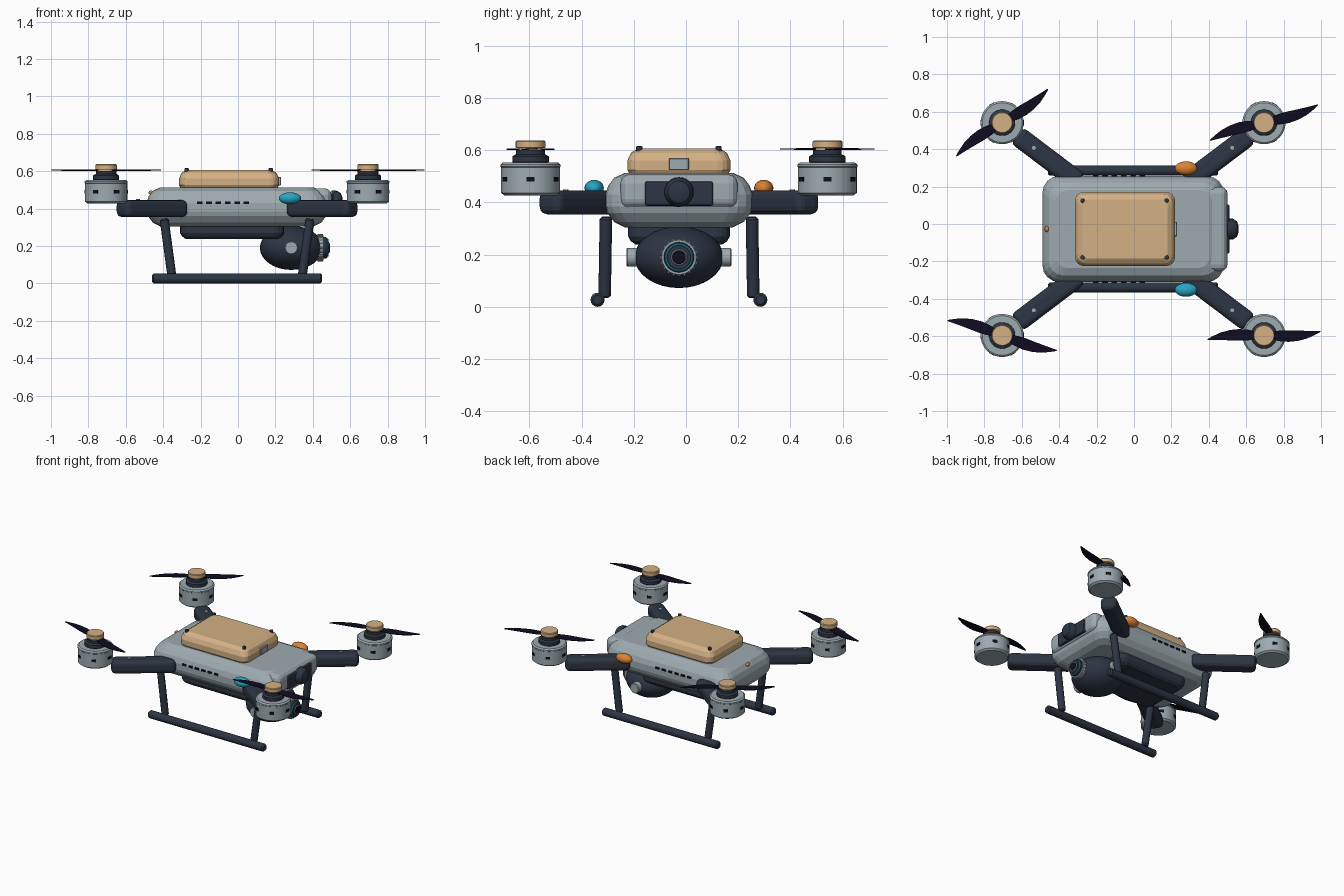
import bpy, bmesh, math
from mathutils import Vector, Matrix

if "Cube" in bpy.data.objects:
    bpy.data.objects.remove(bpy.data.objects["Cube"])

Y0 = -0.027          # centre line of the airframe
X0 = -0.005


def material(name, rgb):
    m = bpy.data.materials.new(name)
    lin = [(c / 255 / 12.92) if c < 10 else ((c / 255 + 0.055) / 1.055) ** 2.4 for c in rgb]
    m.diffuse_color = (*lin, 1)
    m.use_nodes = True
    m.node_tree.nodes["Principled BSDF"].inputs["Base Color"].default_value = m.diffuse_color
    return m


GREY = material("shell_grey", (158, 171, 177))
DARK = material("dark_slate", (45, 53, 67))
TAN = material("warm_tan", (212, 177, 133))
BLACK = material("blade_black", (15, 13, 32))
TEAL = material("teal_light", (42, 165, 196))
ORANGE = material("orange_light", (220, 130, 52))


def finish(name, bm, mat, smooth=True):
    bmesh.ops.recalc_face_normals(bm, faces=bm.faces)
    me = bpy.data.meshes.new(name)
    bm.to_mesh(me)
    bm.free()
    me.materials.append(mat)
    ob = bpy.data.objects.new(name, me)
    bpy.context.collection.objects.link(ob)
    if smooth:
        bpy.ops.object.select_all(action='DESELECT')
        ob.select_set(True)
        bpy.context.view_layer.objects.active = ob
        bpy.ops.object.shade_smooth_by_angle(angle=math.radians(32))
    return ob


def box(name, loc, size, mat, bevel=0.0, segs=2, rot=0.0):
    bm = bmesh.new()
    bmesh.ops.create_cube(bm, size=1)
    bmesh.ops.scale(bm, vec=size, verts=bm.verts)
    if bevel:
        bmesh.ops.bevel(bm, geom=bm.edges[:], offset=bevel, segments=segs, profile=0.5, affect='EDGES')
    bmesh.ops.transform(bm, matrix=Matrix.Translation(loc) @ Matrix.Rotation(rot, 4, 'Z'), verts=bm.verts)
    return finish(name, bm, mat, False)


def lathe(name, loc, profile, mat, axis=(0, 0, 1), n=32):
    """Solid of revolution from (radius, height) points, capped at both ends."""
    bm = bmesh.new()
    rings = [[bm.verts.new((r * math.cos(2 * math.pi * i / n), r * math.sin(2 * math.pi * i / n), h))
              for i in range(n)] for r, h in profile]
    for a, b in zip(rings, rings[1:]):
        for i in range(n):
            j = (i + 1) % n
            bm.faces.new((a[i], a[j], b[j], b[i]))
    bm.faces.new(rings[0])
    bm.faces.new(rings[-1])
    rot = Vector((0, 0, 1)).rotation_difference(Vector(axis)).to_matrix().to_4x4()
    bmesh.ops.transform(bm, matrix=Matrix.Translation(loc) @ rot, verts=bm.verts)
    return finish(name, bm, mat)


def tube(name, p, q, r, mat, n=16):
    p, q = Vector(p), Vector(q)
    L, e = (q - p).length, r * 0.35
    prof = [(r - e, 0), (r, e), (r, L - e), (r - e, L)]
    return lathe(name, p, prof, mat, q - p, n)


def ellipsoid(name, loc, radii, mat, u=32, v=16):
    bm = bmesh.new()
    bmesh.ops.create_uvsphere(bm, u_segments=u, v_segments=v, radius=1)
    bmesh.ops.scale(bm, vec=radii, verts=bm.verts)
    bmesh.ops.translate(bm, vec=loc, verts=bm.verts)
    return finish(name, bm, mat)


def loft(name, centre, hx, hy, corner, levels, mat, k=4):
    """Rounded rectangle stacked through (z, inset) levels."""
    bm = bmesh.new()
    rings = []
    for z, inset in levels:
        ring, c = [], corner - inset * 0.4
        for q, (sx, sy) in enumerate([(1, 1), (-1, 1), (-1, -1), (1, -1)]):
            for i in range(k + 1):
                a = math.pi / 2 * (q + i / k)
                ring.append(bm.verts.new((centre[0] + sx * (hx - inset - c) + c * math.cos(a),
                                          centre[1] + sy * (hy - inset - c) + c * math.sin(a), z)))
        rings.append(ring)
    n = len(rings[0])
    for a, b in zip(rings, rings[1:]):
        for i in range(n):
            bm.faces.new((a[i], a[(i + 1) % n], b[(i + 1) % n], b[i]))
    bm.faces.new(rings[0])
    bm.faces.new(rings[-1])
    return finish(name, bm, mat, False)


# Main shell, nose, battery and belly pod
loft("body_shell", (-0.005, Y0), 0.485, 0.283, 0.09,
     [(0.305, 0.075), (0.325, 0.035), (0.36, 0.008), (0.385, 0), (0.43, 0), (0.465, 0.012),
      (0.495, 0.035), (0.513, 0.075)], GREY)
box("nose_block", (0.43, Y0, 0.443), (0.14, 0.45, 0.13), GREY, 0.035, 3)
box("nose_sensor_plate", (0.5, Y0, 0.434), (0.022, 0.262, 0.094), DARK, 0.009, 2)
lathe("nose_sensor_dome", (0.50, Y0, 0.44), [(0.057, 0), (0.055, 0.03), (0.042, 0.05), (0.02, 0.058)],
      DARK, (1, 0, 0), 24)
loft("battery", (-0.048, Y0), 0.268, 0.198, 0.05,
     [(0.505, 0.012), (0.525, 0), (0.56, 0), (0.59, 0.014), (0.607, 0.04)], TAN)
box("battery_latch", (0.221, Y0, 0.547), (0.018, 0.077, 0.046), GREY, 0.003, 1)
loft("belly_pod", (-0.032, Y0), 0.278, 0.195, 0.05,
     [(0.238, 0.03), (0.252, 0.01), (0.27, 0), (0.32, 0)], DARK)
ellipsoid("rear_light", (-0.465, Y0, 0.485), (0.013, 0.016, 0.012), ORANGE, 12, 8)
for sx in (-1, 1):
    for sy in (-1, 1):
        lathe("battery_screw", (-0.05 + 0.225 * sx, Y0 + 0.152 * sy, 0.598), [(0.012, 0), (0.012, 0.016), (0.008, 0.018)],
              DARK, n=12)

# Side vents and navigation lights
for sy in (-1, 1):
    for i in range(6):
        box("side_vent", (-0.205 + 0.05 * i, Y0 + sy * 0.283, 0.431), (0.03, 0.009, 0.013), BLACK)
    ellipsoid("side_light", (0.278, Y0 + sy * 0.325, 0.455), (0.06, 0.037, 0.032),
              TEAL if sy < 0 else ORANGE, 20, 12)

# Landing gear
for sy in (-1, 1):
    tube("skid", (-0.46, Y0 + sy * 0.312, 0.027), (0.45, Y0 + sy * 0.312, 0.027), 0.027, DARK)
    for sx in (-1, 1):
        tube("skid_leg", (X0 + sx * 0.348, Y0 + sy * 0.285, 0.035), (X0 + sx * 0.39, Y0 + sy * 0.28, 0.345), 0.024, DARK)

# Gimbal camera under the nose
CX, CZ = 0.285, 0.19
ellipsoid("camera_ball", (CX, Y0, CZ), (0.168, 0.17, 0.118), DARK)
for sy in (-1, 1):
    lathe("camera_pivot", (CX, Y0 + sy * 0.15, CZ), [(0.036, 0), (0.036, 0.047), (0.032, 0.051)],
          GREY, (0, sy, 0), 12)
lens = [("lens_housing", 0.068, 0.40, 0.458, GREY), ("lens_ring", 0.058, 0.45, 0.472, DARK),
        ("lens_glow", 0.053, 0.46, 0.478, TEAL), ("lens_barrel", 0.047, 0.46, 0.484, DARK),
        ("lens_inner_ring", 0.031, 0.47, 0.487, GREY), ("lens_glass", 0.026, 0.47, 0.491, BLACK)]
for name, r, x0, x1, m in lens:
    lathe(name, (x0, Y0, CZ), [(r, 0), (r, x1 - x0 - 0.002), (r - 0.002, x1 - x0)], m, (1, 0, 0), 32)
for i in range(20):
    a = 2 * math.pi * i / 20
    lathe("lens_grip", (0.425, Y0 + 0.068 * math.cos(a), CZ + 0.068 * math.sin(a)), [(0.005, 0), (0.005, 0.03)],
          GREY, (1, 0, 0), 6)


# Two-blade rotor: (distance, leading edge, trailing edge)
BLADE = [(0.03, 0.016, -0.018), (0.08, 0.022, -0.034), (0.13, 0.022, -0.040), (0.18, 0.018, -0.037),
         (0.23, 0.015, -0.026), (0.27, 0.013, -0.010), (0.303, 0.012, 0.006)]


def rotor(loc, angle):
    bm = bmesh.new()
    for s in (1, -1):
        rows = []
        for r, a, b in BLADE:
            tilt = 0.05
            rows.append([bm.verts.new((s * r, s * y, tilt * y + dz))
                         for y, dz in ((a, 0.002), (b, 0.002), (b, -0.002), (a, -0.002))])
        for p, q in zip(rows, rows[1:]):
            for i in range(4):
                j = (i + 1) % 4
                bm.faces.new((p[i], p[j], q[j], q[i]))
        bm.faces.new(rows[0])
        bm.faces.new(rows[-1])
    bmesh.ops.transform(bm, matrix=Matrix.Translation(loc) @ Matrix.Rotation(math.radians(angle), 4, 'Z'),
                        verts=bm.verts)
    finish("rotor_blades", bm, BLACK, False)


# Arms, motors and rotors
for sx, sy, spin in ((-1, 1, 34.5), (1, 1, 16.5), (-1, -1, -17), (1, -1, 2.5)):
    a, b = Vector((0.295, 0.255)), Vector((0.615, 0.497))
    mid, d = (a + b) / 2, b - a
    box("arm", (X0 + sx * mid.x, Y0 + sy * mid.y, 0.4), (d.length + 0.02, 0.108, 0.092), DARK, 0.03, 3,
        math.atan2(sy * d.y, sx * d.x))
    lathe("arm_screw", (X0 + sx * 0.53, Y0 + sy * 0.434, 0.44), [(0.011, 0), (0.011, 0.01)], GREY, n=10)
    mx, my = X0 + sx * 0.70, Y0 + sy * 0.569
    lathe("motor_can", (mx, my, 0), [(0.10, 0.427), (0.113, 0.437), (0.113, 0.535), (0.115, 0.537),
                                     (0.115, 0.545), (0.106, 0.553)], GREY, n=40)
    for i in range(6):
        t = math.pi / 3 * i
        box("motor_vent", (mx + 0.1115 * math.cos(t), my + 0.1115 * math.sin(t), 0.489), (0.009, 0.03, 0.018),
            BLACK, rot=t)
    lathe("motor_collar", (mx, my, 0), [(0.066, 0.55), (0.07, 0.555), (0.07, 0.576), (0.062, 0.582),
                                        (0.055, 0.584), (0.055, 0.601)], DARK)
    rotor((mx, my, 0.605), spin)
    lathe("rotor_cap", (mx, my, 0), [(0.045, 0.59), (0.045, 0.608), (0.057, 0.61), (0.057, 0.633),
                                     (0.053, 0.638)], TAN, n=28)
